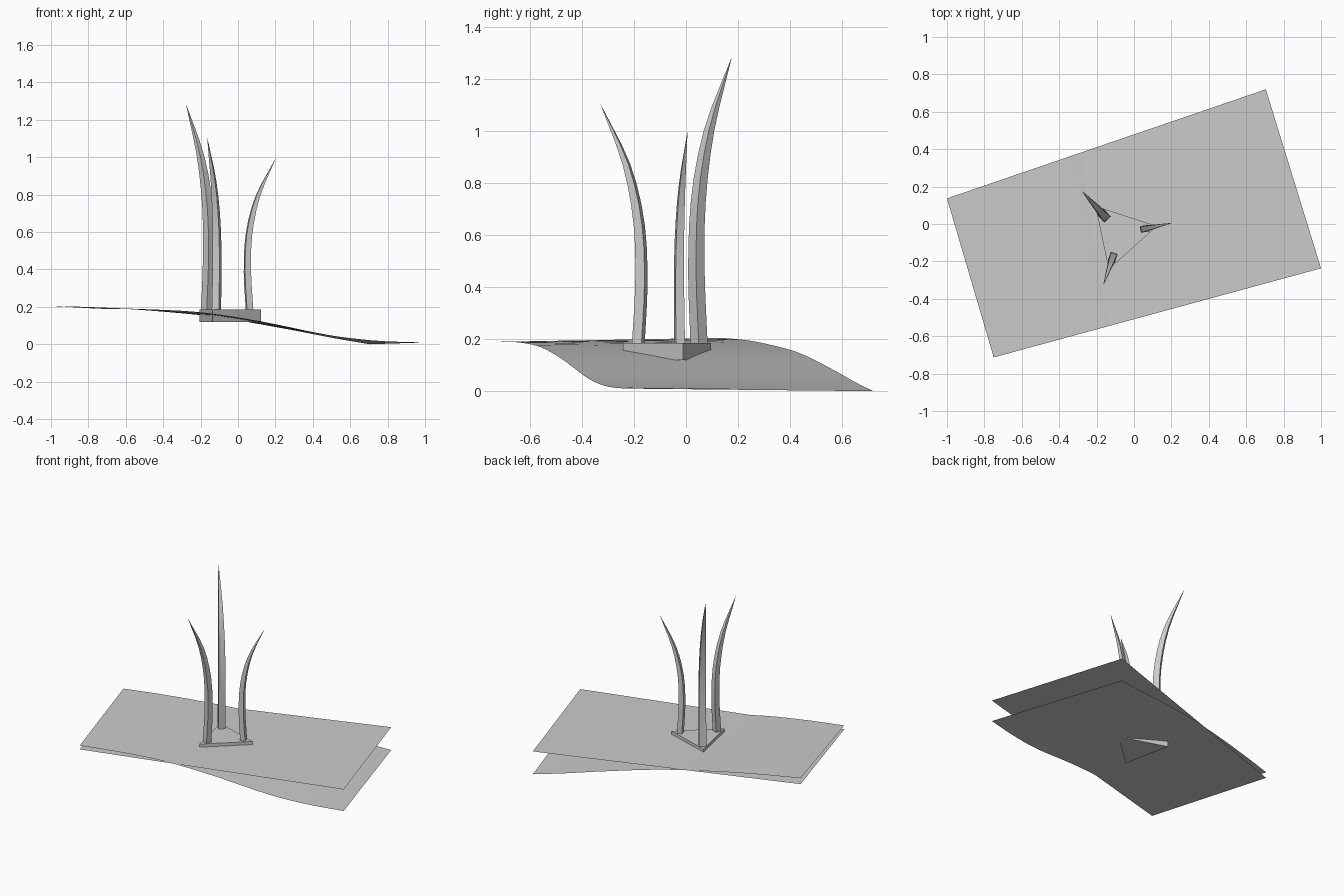
import bpy
import bmesh
from math import radians
from mathutils import Vector, Matrix

cube = bpy.data.objects.get("Cube")
if cube:
    bpy.data.objects.remove(cube)

grey = bpy.data.materials.new("plain grey")
grey.use_nodes = True
grey.diffuse_color = (0.6, 0.6, 0.6, 1)
grey.node_tree.nodes["Principled BSDF"].inputs["Base Color"].default_value = (0.6, 0.6, 0.6, 1)


def make_object(name, bm, smooth=False):
    bmesh.ops.recalc_face_normals(bm, faces=bm.faces)
    mesh = bpy.data.meshes.new(name)
    bm.to_mesh(mesh)
    bm.free()
    mesh.materials.append(grey)
    obj = bpy.data.objects.new(name, mesh)
    bpy.context.collection.objects.link(obj)
    if smooth:
        bpy.ops.object.select_all(action="DESELECT")
        obj.select_set(True)
        bpy.context.view_layer.objects.active = obj
        bpy.ops.object.shade_smooth_by_angle(angle=radians(30))
    return obj


def sample(points, t):
    """Smooth interpolation through (t, value) points."""
    n = len(points)
    i = max(k for k in range(n - 1) if points[k][0] <= t)

    def slope(k):
        a, b = points[max(k - 1, 0)], points[min(k + 1, n - 1)]
        return (b[1] - a[1]) / (b[0] - a[0])

    (t0, v0), (t1, v1) = points[i], points[i + 1]
    h = t1 - t0
    s = (t - t0) / h
    return (v0 * (2 * s**3 - 3 * s**2 + 1) + v1 * (3 * s**2 - 2 * s**3)
            + h * slope(i) * (s**3 - 2 * s**2 + s) + h * slope(i + 1) * (s**3 - s**2))


def loft(bm, rings):
    for lower, upper in zip(rings, rings[1:]):
        for k in range(len(lower)):
            j = (k + 1) % len(lower)
            bm.faces.new((lower[k], lower[j], upper[j], upper[k]))


# Shared outline of the two ground sheets
back_left, back_right = Vector((-1, 0.137)), Vector((0.705, 0.72))
front_left, front_right = Vector((-0.75, -0.713)), Vector((1, -0.237))

# Flat ground sheet
bm = bmesh.new()
bm.faces.new([bm.verts.new((p.x, p.y, 0.163))
              for p in (front_left, front_right, back_right, back_left)])
make_object("flat_ground", bm)

# Sloping ground sheet, ruled between a front and a back edge profile
front_edge = [(0, 0.19), (0.15, 0.187), (0.32, 0.17), (0.49, 0.125),
              (0.72, 0.045), (0.86, 0.018), (1, 0.01)]
back_edge = [(0, 0.205), (0.15, 0.197), (0.31, 0.18), (0.52, 0.145),
             (0.75, 0.078), (0.88, 0.035), (1, 0)]
steps, rows = 24, 4
bm = bmesh.new()
grid = []
for i in range(steps + 1):
    t = i / steps
    a = front_left.lerp(front_right, t).to_3d()
    b = back_left.lerp(back_right, t).to_3d()
    a.z, b.z = sample(front_edge, t), sample(back_edge, t)
    grid.append([bm.verts.new(a.lerp(b, j / rows)) for j in range(rows + 1)])
for left, right in zip(grid, grid[1:]):
    for j in range(rows):
        bm.faces.new((left[j], right[j], right[j + 1], left[j + 1]))
make_object("sloping_ground", bm, True)

# Triangular base slab
centre = Vector((-0.072, -0.053, 0))
angles = (132, 12, 251.5)
bm = bmesh.new()
rings = []
for z in (0.12, 0.185):
    rings.append([bm.verts.new(centre + Matrix.Rotation(radians(a), 3, "Z") @ Vector((0.2, 0, z)))
                  for a in sorted(angles)])
loft(bm, rings)
for ring in rings:
    bm.faces.new(ring)
make_object("base_slab", bm)

# Curved tapering horns, one at each corner of the slab
bow = [(0, 0.015), (0.26, 0), (0.51, 0.012), (0.75, 0.071), (1, 0.194)]
taper = [(0, 1), (0.3, 0.95), (0.6, 0.8), (0.8, 0.52), (1, 0.02)]
horns = (("back_horn", 1.1), ("left_horn", 0.815), ("front_horn", 0.922))
for (name, height), angle in zip(horns, angles):
    spin = Matrix.Rotation(radians(angle), 3, "Z")
    bm = bmesh.new()
    rings = []
    for i in range(13):
        t = i / 12
        r = 0.125 + sample(bow, t) * (0.5 + 0.5 * height / 0.9) * 0.84
        size = height * sample(taper, t) / 2
        d, w = 0.042 * size, 0.043 * size
        rings.append([bm.verts.new(centre + spin @ Vector((r + x * d, y * w, 0.18 + height * t)))
                      for x, y in ((-1, -1), (1, -1), (1, 1), (-1, 1))])
    loft(bm, rings)
    bm.faces.new(rings[0])
    bm.faces.new(rings[-1])
    make_object(name, bm, True)
